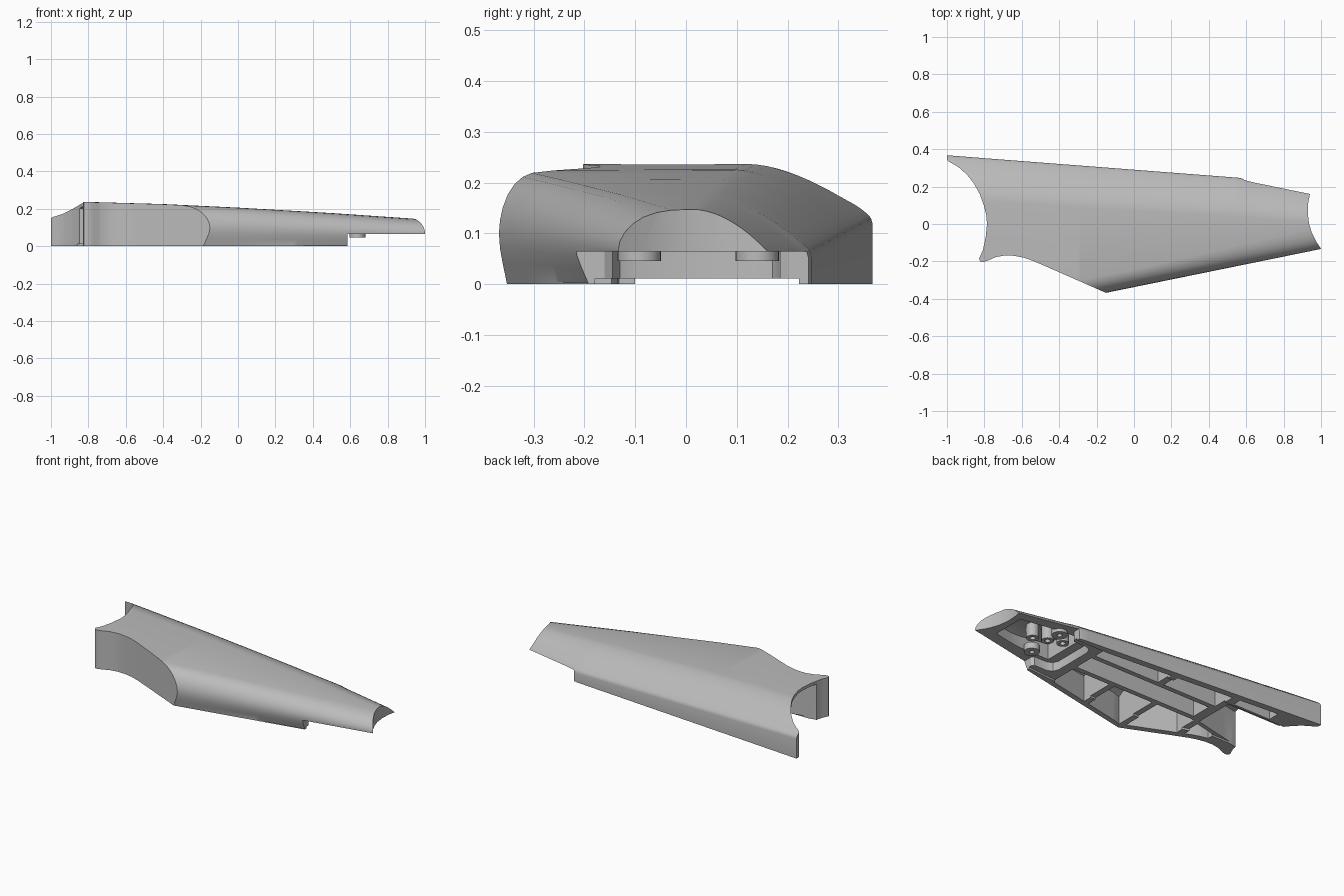
import bpy, bmesh, math

if "Cube" in bpy.data.objects:
    bpy.data.objects.remove(bpy.data.objects["Cube"])

grey = bpy.data.materials.new("light_grey")
grey.diffuse_color = (0.5, 0.5, 0.5, 1)
grey.use_nodes = True
grey.node_tree.nodes["Principled BSDF"].inputs["Base Color"].default_value = grey.diffuse_color


def make(name, bm):
    bmesh.ops.recalc_face_normals(bm, faces=bm.faces)
    me = bpy.data.meshes.new(name)
    bm.to_mesh(me)
    bm.free()
    ob = bpy.data.objects.new(name, me)
    bpy.context.collection.objects.link(ob)
    me.materials.append(grey)
    return ob


def add_prism(bm, pts, z0, z1):
    lo = [bm.verts.new((x, y, z0)) for x, y in pts]
    hi = [bm.verts.new((x, y, z1)) for x, y in pts]
    bm.faces.new(lo)
    bm.faces.new(hi)
    n = len(pts)
    for i in range(n):
        j = (i + 1) % n
        bm.faces.new((lo[i], lo[j], hi[j], hi[i]))


def prisms(name, polys, z0, z1):
    bm = bmesh.new()
    for p in polys:
        add_prism(bm, p, z0, z1)
    return make(name, bm)


def cut(ob, tool, op):
    m = ob.modifiers.new("cut", 'BOOLEAN')
    m.operation, m.object, m.solver = op, tool, 'EXACT'
    dg = bpy.context.evaluated_depsgraph_get()
    dg.update()
    me = bpy.data.meshes.new_from_object(ob.evaluated_get(dg))
    ob.modifiers.clear()
    ob.data = me
    bpy.data.objects.remove(tool)


def lerp(x, knots):
    for (a, p), (b, q) in zip(knots, knots[1:]):
        if x <= b or b == knots[-1][0]:
            return p + (q - p) * (x - a) / (b - a)


# Guide curves along the length
def top_z(x):
    return lerp(x, [(-1.1, .241), (-.82, .237), (-.4, .225), (0, .206), (.5, .177), (1.1, .136)])


def back_y(x):
    return lerp(x, [(-1.1, .375), (.575, .246), (.61, .232), (1.1, .146)])


def front_y(x):
    return -.368 + .204 * (x + .15)


def section(x, d, base):
    """Cross-section at x, inset by d, from front foot over the top to back foot."""
    zt, yb, yf = top_z(x), back_y(x) - d, front_y(x) + d
    k = (zt - d) / .212
    w = 1 + .25 * max(0, x)
    pts = [(yf + .023, base)]
    for dy, z in ((.022, .004), (.011, .04), (.003, .07), (0, .1), (.003, .125), (.011, .15),
                  (.026, .175), (.045, .193), (.068, .205), (.095, .211)):
        pts.append((yf + dy * w, z * k))
    crest = .13 - .06 * (x + 1)
    zc = .13 - .041 * (x + 1) - d * .5
    for i in range(12, 0, -1):
        t = i / 12
        pts.append((yb - t * (yb - crest), zc + (zt - d - zc) * (1 - (1 - t) ** 1.8)))
    # softened shoulder above the upright back wall
    return pts + [(yb - .008, zc + .006), (yb - .003, zc - .001), (yb, zc - .012), (yb, base)]


def loft(name, d, base, x0, x1, steps=60):
    bm = bmesh.new()
    rings = []
    for i in range(steps + 1):
        x = x0 + (x1 - x0) * i / steps
        rings.append([bm.verts.new((x, y, z)) for y, z in section(x, d, base)])
    n = len(rings[0])
    for a, b in zip(rings, rings[1:]):
        for i in range(n):
            j = (i + 1) % n
            bm.faces.new((a[i], a[j], b[j], b[i]))
    bm.faces.new(rings[0])
    bm.faces.new(rings[-1])
    return make(name, bm)


# Outer shell trimmed to its plan outline
shell = loft("shell_cover", 0, 0, -1.06, 1.06)
front_edge = [(-.15, -.368), (-.3, -.302), (-.45, -.236), (-.54, -.197), (-.59, -.18), (-.64, -.17),
              (-.69, -.168), (-.74, -.177), (-.78, -.195), (-.805, -.203), (-.823, -.2), (-.828, -.185)]
left_end = [(-.808, -.14), (-.793, -.07), (-.786, 0), (-.79, .05), (-.803, .1), (-.825, .16),
            (-.855, .215), (-.89, .26), (-.93, .298), (-.965, .32), (-.99, .333), (-1, .343), (-1, .6)]
right_end = [(.97, .6), (.942, .165), (.932, .12), (.929, .06), (.936, 0), (.952, -.05),
             (.972, -.09), (1, -.133), (1, -.5), (-.15, -.5)]
cut(shell, prisms("outline", [front_edge + left_end + right_end], -.1, .4), 'INTERSECT')

# Raised underside at the narrow end, with a rounded bay reaching further in
step = [(1.2, -.5), (1.2, .5), (.585, .5), (.585, .2), (.575, .185), (.49, .185), (.458, .17),
        (.445, .14), (.445, -.1), (.458, -.13), (.49, -.145), (.575, -.145), (.585, -.16), (.585, -.5)]
cut(shell, prisms("step", [step], -.1, .064), 'DIFFERENCE')


def strip(xa, xb, lo, hi):
    """Plan pocket between two edge functions."""
    xs = [xa + (xb - xa) * i / 6 for i in range(7)]
    return [(x, lo(x)) for x in xs] + [(x, hi(x)) for x in reversed(xs)]


def front_rim(x):
    if x > -.15:
        return front_y(x) + .055
    return lerp(x, [(p[0], p[1] + .04) for p in reversed(front_edge[:10])])


def back_rim(x):
    return back_y(x) - .04


def bay_low(x):
    return lerp(x, [(-.8, -.11), (-.49, -.04)])


# Shallow recess leaving a thin lip round the underside
recess = strip(-1.2, .6, lambda x: max(-.2, front_rim(x) - .018) if x > -.4 else -.1, lambda x: .222)
cut(shell, prisms("recess", [recess], -.1, .011), 'DIFFERENCE')

# Ribbed cavity on the underside
pockets = [strip(a, b, front_rim, lambda x: -.045) for a, b in ((-.46, -.2), (-.165, .1), (.135, .39))]
pockets += [strip(-.63, -.5, front_rim, lambda x: bay_low(x) - .025)]
pockets += [strip(a, b, lambda x: .14, back_rim) for a, b in ((-.45, -.09), (-.05, .39))]
pockets += [strip(-.75, -.5, lambda x: .235, back_rim)]
pockets += [strip(-.43, .39, lambda x: -.015, lambda x: .11)]
pockets += [strip(-1.1, -.49, bay_low, lambda x: .2)]
pockets += [strip(.5, .89, lambda x: max(-.12, front_y(x) + .07), lambda x: min(.16, back_y(x) - .07))]
cavity = loft("cavity", .018, -.03, -1.12, 1.12)
cut(cavity, prisms("pockets", pockets, -.1, .4), 'INTERSECT')
cut(shell, cavity, 'DIFFERENCE')


def tube(name, x, y, r, z0, z1, hole):
    bm = bmesh.new()
    ring = [(math.cos(i * math.tau / 24), math.sin(i * math.tau / 24)) for i in range(24)]
    loops = [[bm.verts.new((x + c * q, y + s * q, z)) for c, s in ring]
             for q, z in ((r, z0), (r, z1), (hole, z1), (hole, z0))]
    for a, b in zip(loops, loops[1:] + loops[:1]):
        for i in range(24):
            j = (i + 1) % 24
            bm.faces.new((a[i], a[j], b[j], b[i]))
    return make(name, bm)


# Screw bosses and mounting tabs
parts = [shell]
for i, (x, y) in enumerate(((.71, 0), (.63, .03), (.55, .06))):
    parts.append(tube(f"screw_boss_{i}", x, y, .034, .064, top_z(x) - .012, .015))
for i, y in enumerate((-.092, .14)):
    parts.append(tube(f"mounting_tab_{i}", .638, y, .043, .046, .085, .014))

for ob in parts:
    bpy.ops.object.select_all(action='DESELECT')
    ob.select_set(True)
    bpy.context.view_layer.objects.active = ob
    bpy.ops.object.shade_smooth_by_angle(angle=math.radians(30))
